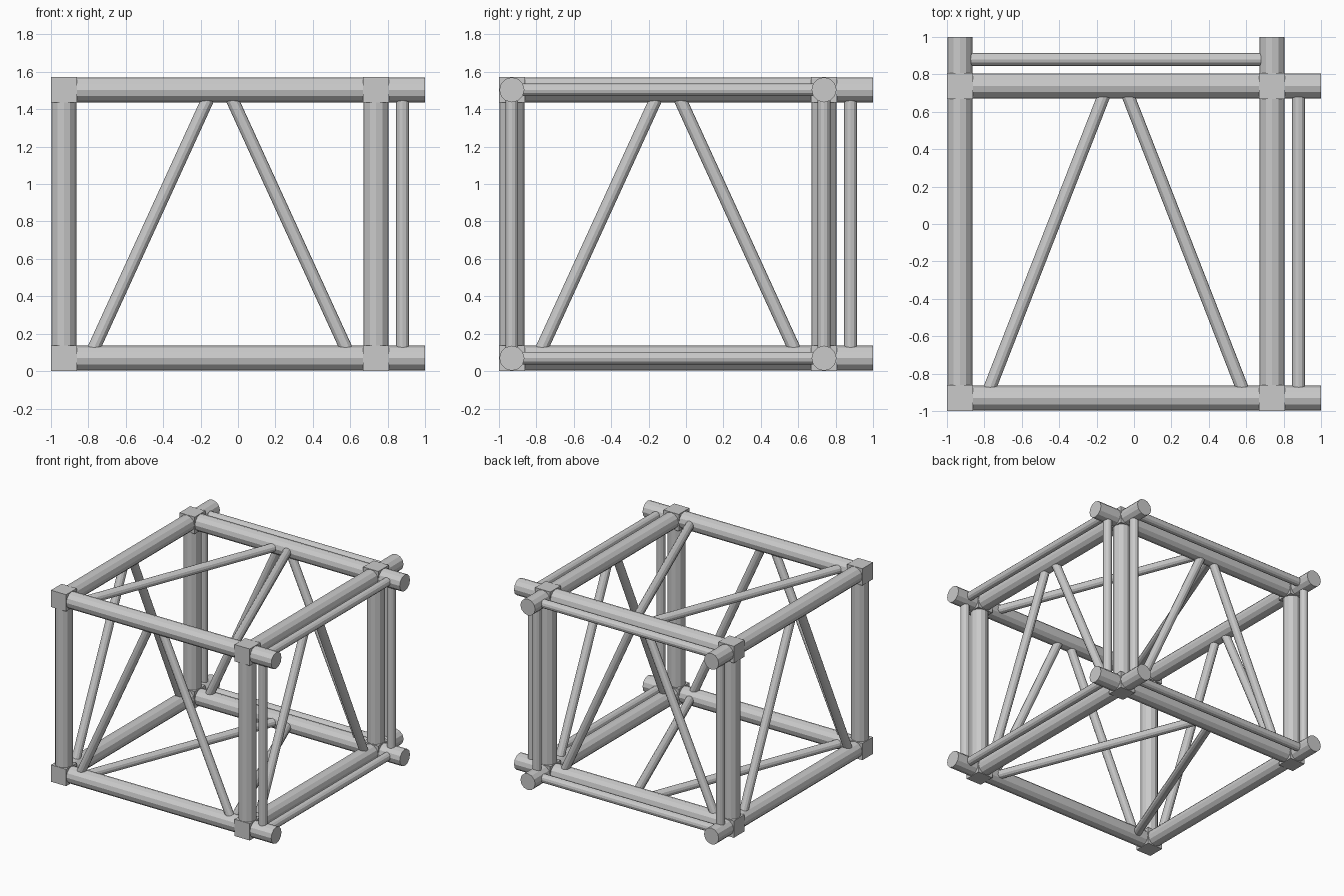
import bpy
from mathutils import Vector

if "Cube" in bpy.data.objects:
    bpy.data.objects.remove(bpy.data.objects["Cube"], do_unlink=True)

steel = bpy.data.materials.new("light_grey_steel")
steel.use_nodes = True
grey = (0.59, 0.59, 0.59, 1)
steel.diffuse_color = grey
steel.node_tree.nodes["Principled BSDF"].inputs["Base Color"].default_value = grey

# Frame dimensions
LO, HI = -0.931, 0.738          # node centres in x and y
BOTTOM, TOP = 0.069, 1.504      # node centres in z
NODE = 0.069                    # half size of a corner block
BEAM_R, TUBE_R = 0.067, 0.034
MID = (LO + HI) / 2
RAIL = 0.88                     # centre line of the outer rails
BASE, APEX = 0.68, 0.06         # brace end offsets from the middle
levels = (BOTTOM, TOP)
sides = (LO, HI)


def tube(name, a, b, radius):
    a, b = Vector(a), Vector(b)
    bpy.ops.mesh.primitive_cylinder_add(vertices=12, radius=radius,
                                        depth=(b - a).length, location=(a + b) / 2)
    obj = bpy.context.object
    obj.name = name
    obj.rotation_euler = (b - a).to_track_quat('Z', 'Y').to_euler()
    obj.data.materials.append(steel)


def braces(name, place, low, high):
    # Pair of braces meeting near the middle of the high beam
    for s in (-1, 1):
        tube(name, place(MID + s * BASE, low), place(MID + s * APEX, high), TUBE_R)


# Corner blocks
for x in sides:
    for y in sides:
        for z in levels:
            bpy.ops.mesh.primitive_cube_add(size=2 * NODE, location=(x, y, z))
            bpy.context.object.name = "corner_block"
            bpy.context.object.data.materials.append(steel)

# Upright posts
for x in sides:
    for y in sides:
        tube("corner_post", (x, y, BOTTOM), (x, y, TOP), BEAM_R)

# Horizontal beams, running on past the blocks as open stubs
for z in levels:
    for s in sides:
        tube("cross_beam", (LO, s, z), (1, s, z), BEAM_R)
        tube("long_beam", (s, LO, z), (s, 1, z), BEAM_R)
    # Outer horizontal rails
    tube("left_rail", (RAIL, LO, z), (RAIL, HI, z), TUBE_R)
    tube("back_rail", (LO, RAIL, z), (HI, RAIL, z), TUBE_R)

# Outer upright rails between the stubs
for s in sides:
    tube("left_upright_rail", (RAIL, s, BOTTOM), (RAIL, s, TOP), TUBE_R)
    tube("back_upright_rail", (s, RAIL, BOTTOM), (s, RAIL, TOP), TUBE_R)

# Diagonal braces on all six faces
inset = 0.04
for s in sides:
    braces("cross_brace", lambda u, v: (u, s, v), BOTTOM + inset, TOP - inset)
    braces("side_brace", lambda u, v: (s, u, v), BOTTOM + inset, TOP - inset)
for z in levels:
    braces("deck_brace", lambda u, v: (u, v, z), LO + inset, HI - inset)
